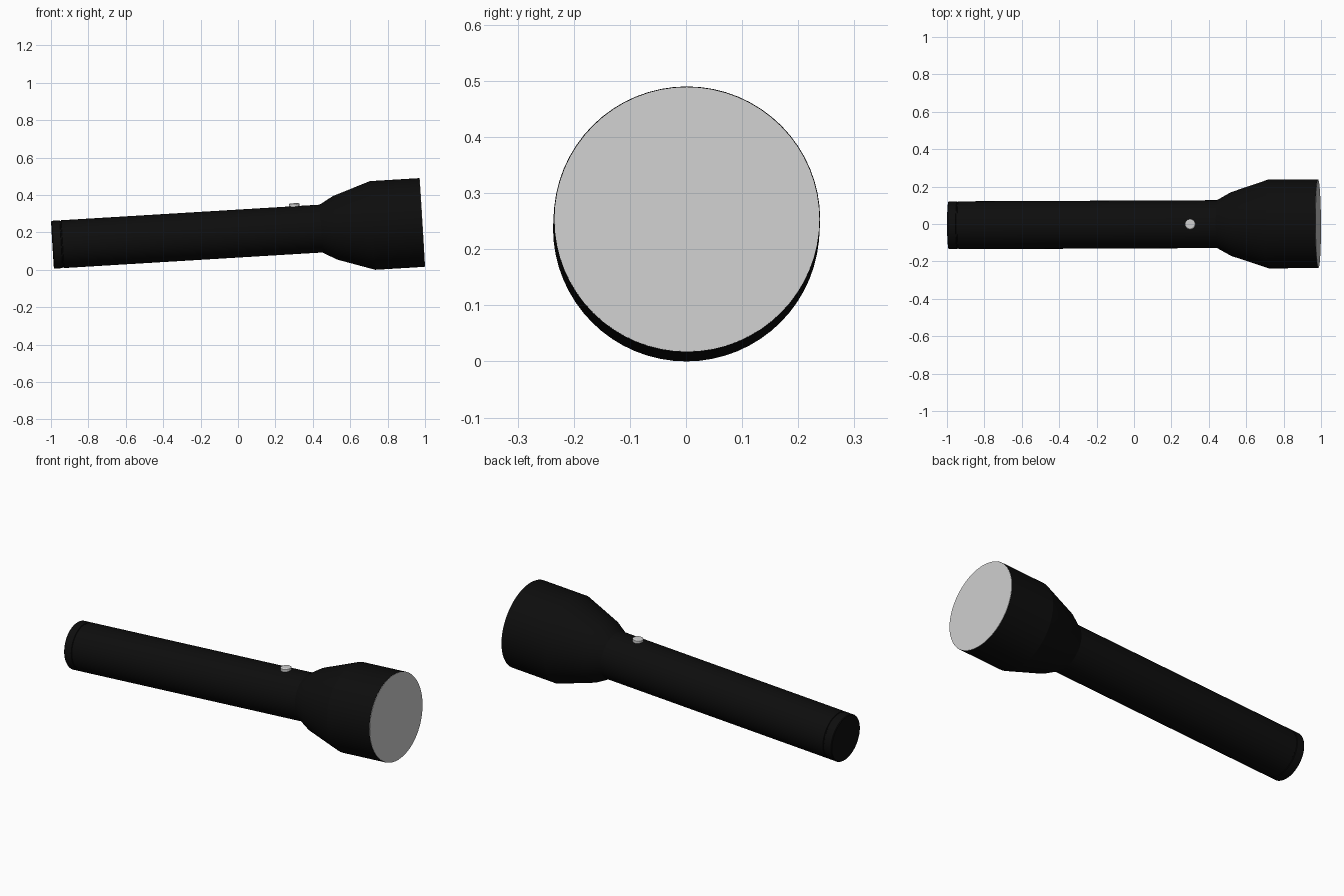
import bpy, math
from mathutils import Matrix

if "Cube" in bpy.data.objects:
    bpy.data.objects.remove(bpy.data.objects["Cube"])

SIDES = 64
# The torch lies along local x, tilted so that it rests on its head
PITCH, YAW = math.radians(-3.45), math.radians(0.25)
PLACE = (Matrix.Translation((-0.992, -0.007, 0.134))
         @ Matrix.Rotation(YAW, 4, 'Z') @ Matrix.Rotation(PITCH, 4, 'Y'))
UPRIGHT = Matrix.Rotation(math.radians(-90), 4, 'Y')   # local x becomes z


def material(name, value):
    m = bpy.data.materials.new(name)
    m.diffuse_color = (value, value, value, 1)
    m.use_nodes = True
    m.node_tree.nodes["Principled BSDF"].inputs["Base Color"].default_value = m.diffuse_color
    return m


def lathe(name, profile, mat, sides=SIDES, local=Matrix()):
    """Revolve (distance along axis, radius) points about x and cap the ends."""
    verts, faces = [], []
    for s, r in profile:
        for i in range(sides):
            a = 2 * math.pi * i / sides
            verts.append((s, r * math.cos(a), r * math.sin(a)))
    for k in range(len(profile) - 1):
        for i in range(sides):
            j = (i + 1) % sides
            faces.append((k * sides + i, (k + 1) * sides + i,
                          (k + 1) * sides + j, k * sides + j))
    last = (len(profile) - 1) * sides
    faces.append(tuple(range(sides)))
    faces.append(tuple(last + i for i in reversed(range(sides))))
    me = bpy.data.meshes.new(name)
    me.from_pydata(verts, [], faces)
    me.flip_normals()
    me.materials.append(mat)
    ob = bpy.data.objects.new(name, me)
    bpy.context.collection.objects.link(ob)
    ob.matrix_world = PLACE @ local
    bpy.ops.object.select_all(action='DESELECT')
    ob.select_set(True)
    bpy.context.view_layer.objects.active = ob
    bpy.ops.object.shade_smooth_by_angle(angle=math.radians(12))
    return ob


black = material("black casing", 0.004)
grey = material("light grey", 0.62)

# Tail cap, separated from the handle by a fine groove
lathe("tail_cap", [(0, 0.125), (0.004, 0.128), (0.046, 0.128), (0.048, 0.125)], black)

# Handle tube
lathe("handle", [(0.046, 0.125), (0.052, 0.125), (0.054, 0.128), (1.45, 0.128)], black)

# Flared head
lathe("head", [(1.435, 0.125), (1.442, 0.130), (1.513, 0.170),
               (1.715, 0.2375), (1.979, 0.2375)], black)

# Flat lens filling the head
lathe("lens", [(1.974, 0.236), (1.981, 0.236)], grey)

# Round push switch on top of the handle
lathe("switch", [(0, 0.028), (0.022, 0.028), (0.026, 0.022)], grey, 16,
      Matrix.Translation((1.303, 0, 0.118)) @ UPRIGHT)
